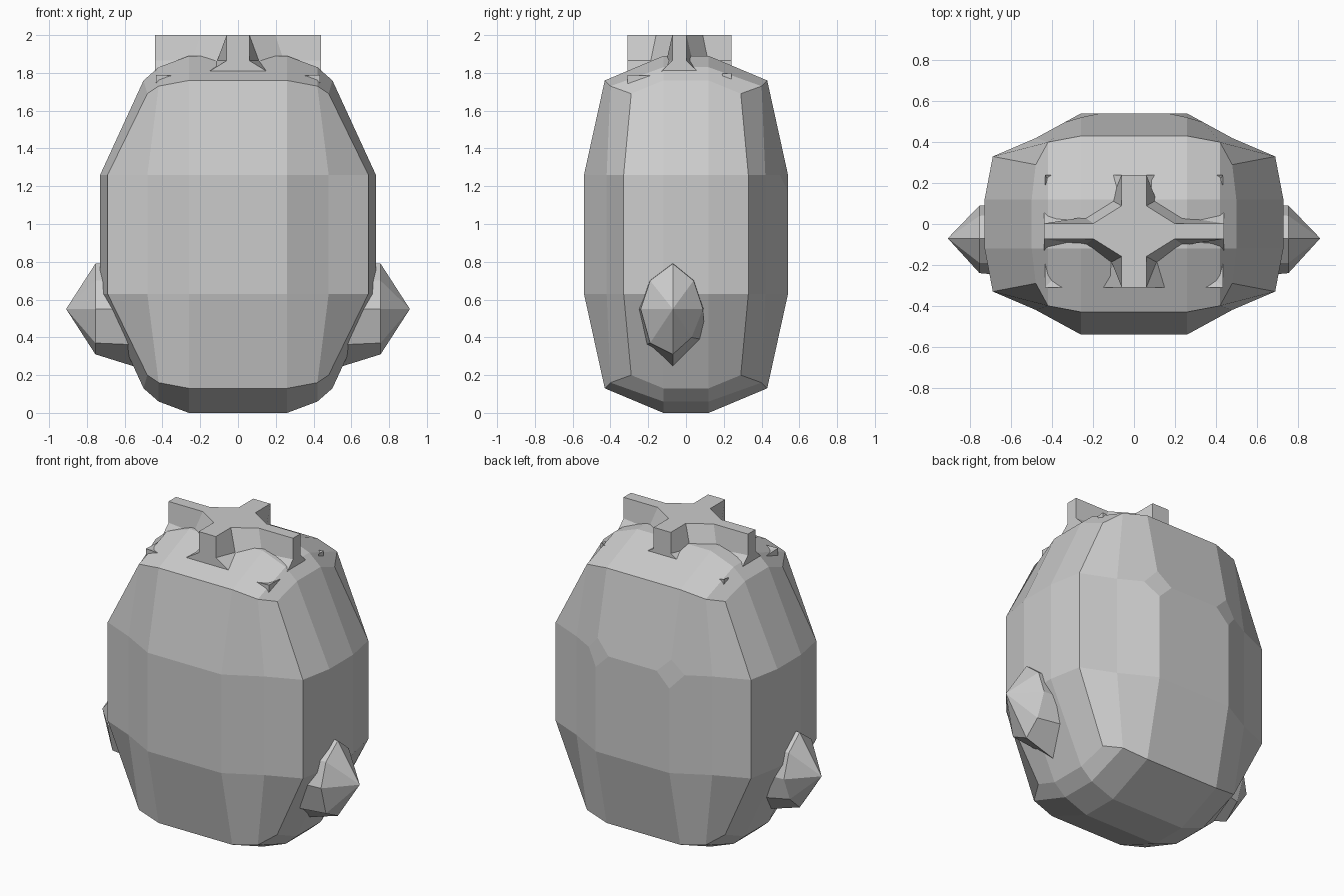
import bpy, bmesh
from mathutils import Vector

if "Cube" in bpy.data.objects:
    bpy.data.objects.remove(bpy.data.objects["Cube"])

grey = bpy.data.materials.new("plain_grey")
grey.diffuse_color = (0.6, 0.6, 0.6, 1)
grey.use_nodes = True
grey.node_tree.nodes["Principled BSDF"].inputs["Base Color"].default_value = grey.diffuse_color


def finish(bm, name):
    """Weld, orient and store a bmesh as a flat shaded object."""
    bmesh.ops.remove_doubles(bm, verts=bm.verts, dist=0.0005)
    bmesh.ops.recalc_face_normals(bm, faces=bm.faces)
    me = bpy.data.meshes.new(name)
    bm.to_mesh(me)
    bm.free()
    me.materials.append(grey)
    ob = bpy.data.objects.new(name, me)
    bpy.context.collection.objects.link(ob)
    return ob


def loft(bm, rings):
    """Bridge equal length closed rings; the ends stay open."""
    rows = [[bm.verts.new(p) for p in r] for r in rings]
    n = len(rows[0])
    for a, b in zip(rows, rows[1:]):
        for i in range(n):
            j = (i + 1) % n
            bm.faces.new((a[i], a[j], b[j], b[i]))
    return rows


# Body: one faceted octant repeated over all eight sign combinations
MID = 0.945
belt = [(.73, 0), (.73, .12), (.69, .33), (.48, .42), (.26, .54), (0, .54)]
rim = [(.50, 0, 1.76), (.50, .12, 1.76), (.48, .29, 1.69),
       (.42, .40, 1.73), (.26, .43, 1.76), (0, .43, 1.76)]
rows = [[(x, y, MID) for x, y in belt], [(x, y, 1.26) for x, y in belt], rim]
quads = [(a[i], a[i + 1], b[i + 1], b[i])
         for a, b in zip(rows, rows[1:]) for i in range(5)]
c0, c1, c2 = (0, 0, 1.89), (.26, 0, 1.89), (.42, 0, 1.83)
d0, d1, d2 = (0, .12, 1.89), (.26, .12, 1.89), (.42, .12, 1.83)
quads += [(c0, c1, d1, d0), (c1, c2, d2, d1), (c2, rim[0], rim[1], d2),
          (d2, rim[1], rim[2], rim[3]), (d1, d2, rim[3], rim[4]),
          (d0, d1, rim[4], rim[5])]
bm = bmesh.new()
for sx in (1, -1):
    for sy in (1, -1):
        for sz in (1, -1):
            for q in quads:
                bm.faces.new([bm.verts.new((sx * x, sy * y, MID + sz * (z - MID)))
                              for x, y, z in q])
bmesh.ops.remove_doubles(bm, verts=bm.verts, dist=0.0005)
# Small diamond facets on the two upper back corners
spots = [v for v in bm.verts
         if min((v.co - Vector((s * .26, .54, 1.26))).length for s in (1, -1)) < .01]
bmesh.ops.bevel(bm, geom=spots, offset=.09, segments=1, affect='VERTICES')
finish(bm, "body")

# Top cross: unit outline scaled to the handle footprint, flaring downwards
HX, HY, CY = .44, .275, -.035


def cross_ring(end, a, b, z):
    arm = [(1, -end), (1, end), (a, b), (b, a)]
    pts = []
    for _ in range(4):
        pts += arm
        arm = [(-y, x) for x, y in arm]
    return [(x * HX, CY + y * HY, z) for x, y in pts]


bm = bmesh.new()
rings = loft(bm, [cross_ring(.34, .62, .36, 1.65), cross_ring(.34, .62, .36, 1.81),
                  cross_ring(.137, .55, .25, 1.865), cross_ring(.137, .45, .137, 2.0)])
bm.faces.new(rings[-1])
bm.faces.new(rings[0])
finish(bm, "top_cross")

# Corner spikes poking out around the cross
for sx, side in ((1, "right"), (-1, "left")):
    for name, y, dy, dx, z in (("front", -.31, .12, .12, 1.79),
                               ("back", .24, -.05, .03, 1.80)):
        bm = bmesh.new()
        top, along_x, along_y, low, inner = [bm.verts.new((sx * px, py, pz)) for px, py, pz in (
            (.435, y, z), (.435 - dx, y, z - .005), (.435, y + dy, z - .005),
            (.435, y, z - .12), (.435 - dx * .6, y + dy * .6, z - .02))]
        for f in ((top, along_x, inner), (top, inner, along_y), (top, low, along_x),
                  (top, along_y, low), (low, inner, along_x), (low, along_y, inner)):
            bm.faces.new(f)
        finish(bm, f"{name}_{side}_spike")

# Side fins: eight sided collar drawn to a point
outer = [(-.07, .79), (-.19, .70), (-.24, .55), (-.19, .37),
         (-.07, .31), (.03, .40), (.09, .55), (.04, .70)]
inner = [(-.07, .80), (-.20, .70), (-.26, .55), (-.21, .36),
         (-.07, .24), (.10, .385), (.10, .55), (.05, .71)]
for sx, side in ((1, "right"), (-1, "left")):
    bm = bmesh.new()
    rings = loft(bm, [[(sx * .53, y, z) for y, z in inner],
                      [(sx * .755, y, z) for y, z in outer]])
    tip = bm.verts.new((sx * .91, -.07, .55))
    for i in range(8):
        bm.faces.new((rings[1][i], rings[1][(i + 1) % 8], tip))
    bm.faces.new(rings[0])
    finish(bm, f"{side}_fin")
